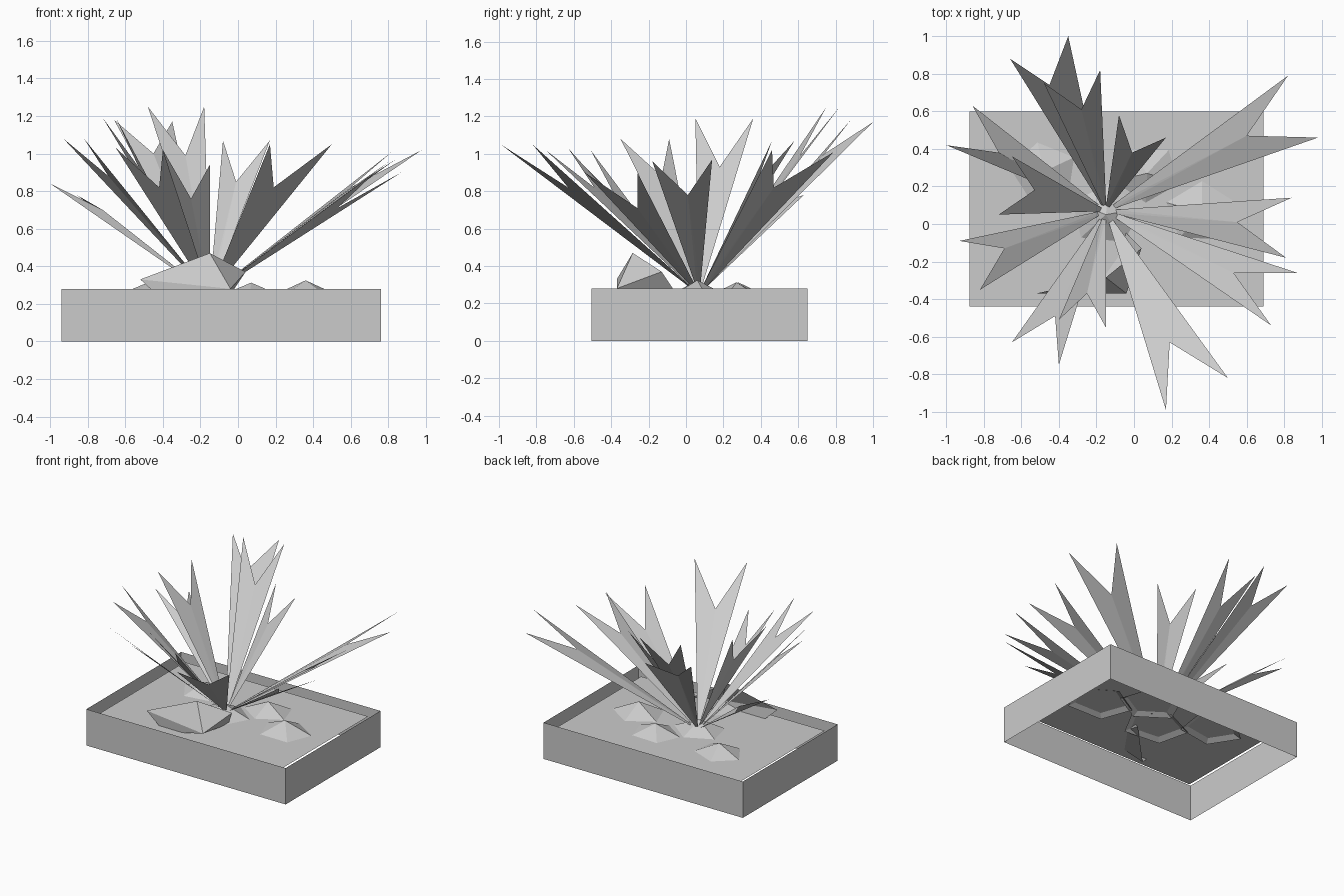
import bpy, math
from mathutils import Vector


def make(name, verts, faces):
    me = bpy.data.meshes.new(name)
    me.from_pydata([tuple(v) for v in verts], [], faces)
    me.update()
    ob = bpy.data.objects.new(name, me)
    bpy.context.collection.objects.link(ob)
    return ob


# Planter walls: open top and bottom
X0, X1, Y0, Y1, H = -0.94, 0.76, -0.505, 0.65, 0.28
ring = [(X0, Y0), (X1, Y0), (X1, Y1), (X0, Y1)]
make("planter_walls",
     [(x, y, z) for z in (0, H) for x, y in ring],
     [(i, (i + 1) % 4, (i + 1) % 4 + 4, i + 4) for i in range(4)])

# Soil sheet, slightly inset from the walls
S = 0.238
make("soil", [(-0.875, -0.44, S), (0.69, -0.44, S), (0.69, 0.6, S), (-0.875, 0.6, S)],
     [(0, 1, 2, 3)])


# Low five-sided stones poking out of the soil
def stone(name, x, y, peak, r, turn):
    rim = []
    for i in range(5):
        a = turn + i * math.tau / 5
        rim.append((x + r * math.cos(a), y + r * 0.85 * math.sin(a), 0.215))
    make(name, rim + [(x, y, peak)], [(i, (i + 1) % 5, 5) for i in range(5)])


stone("stone_right", 0.36, 0.06, 0.325, 0.25, 0.3)
stone("stone_back", 0.07, 0.27, 0.313, 0.24, 0.9)
stone("stone_left", -0.48, 0.28, 0.313, 0.24, 0.5)
stone("stone_middle", -0.15, 0.05, 0.32, 0.25, 0.2)

# Stone shell standing on edge at the front
make("stone_upright",
     [(-0.52, -0.37, 0.33), (-0.15, -0.285, 0.47), (0.04, -0.13, 0.37),
      (-0.06, -0.03, 0.22), (-0.38, -0.36, 0.2), (-0.04, -0.37, 0.28)],
     [((i + 1) % 5, i, 5) for i in range(5)])

# Forked leaves: first tip, notch, second tip
LEAVES = [
    ((-.66, .88, 1.18), (-.45, .74, 1.00), (-.35, 1.0, 1.17)),
    ((-.48, .75, 1.25), (-.28, .61, .99), (-.18, .82, 1.25)),
    ((-.08, .58, 1.07), (-.01, .38, .85), (.17, .46, 1.07)),
    ((.82, .79, 1.01), (.60, .47, .82), (.98, .46, 1.02)),
    ((.84, .14, .97), (.55, .01, .78), (.81, -.18, .96)),
    ((.87, -.26, .90), (.53, -.26, .71), (.73, -.54, .90)),
    ((.50, -.82, 1.05), (.19, -.63, .82), (.17, -.99, 1.05)),
    ((-.15, -.55, .94), (-.25, -.37, .76), (-.40, -.51, 1.02)),
    ((-.40, -.75, 1.02), (-.42, -.49, .82), (-.65, -.63, 1.03)),
    ((-.82, -.35, 1.08), (-.69, -.13, .88), (-.93, -.09, 1.08)),
    ((-.72, .05, 1.19), (-.53, .18, .93), (-.65, .36, 1.19)),
    ((-1.0, .42, .84), (-.72, .38, .70), (-.86, .63, .78)),
]
root = Vector((-0.15, 0.07, 0.25))
for n, (a, notch, b) in enumerate(LEAVES, 1):
    a, notch, b = Vector(a), Vector(notch), Vector(b)
    base = root + (notch - root).normalized() * 0.04
    side = (b - a).normalized() * 0.008
    make(f"leaf_{n:02d}", [base - side, base + side, b, notch, a],
         [(0, 1, 3), (1, 2, 3), (0, 3, 4)])
